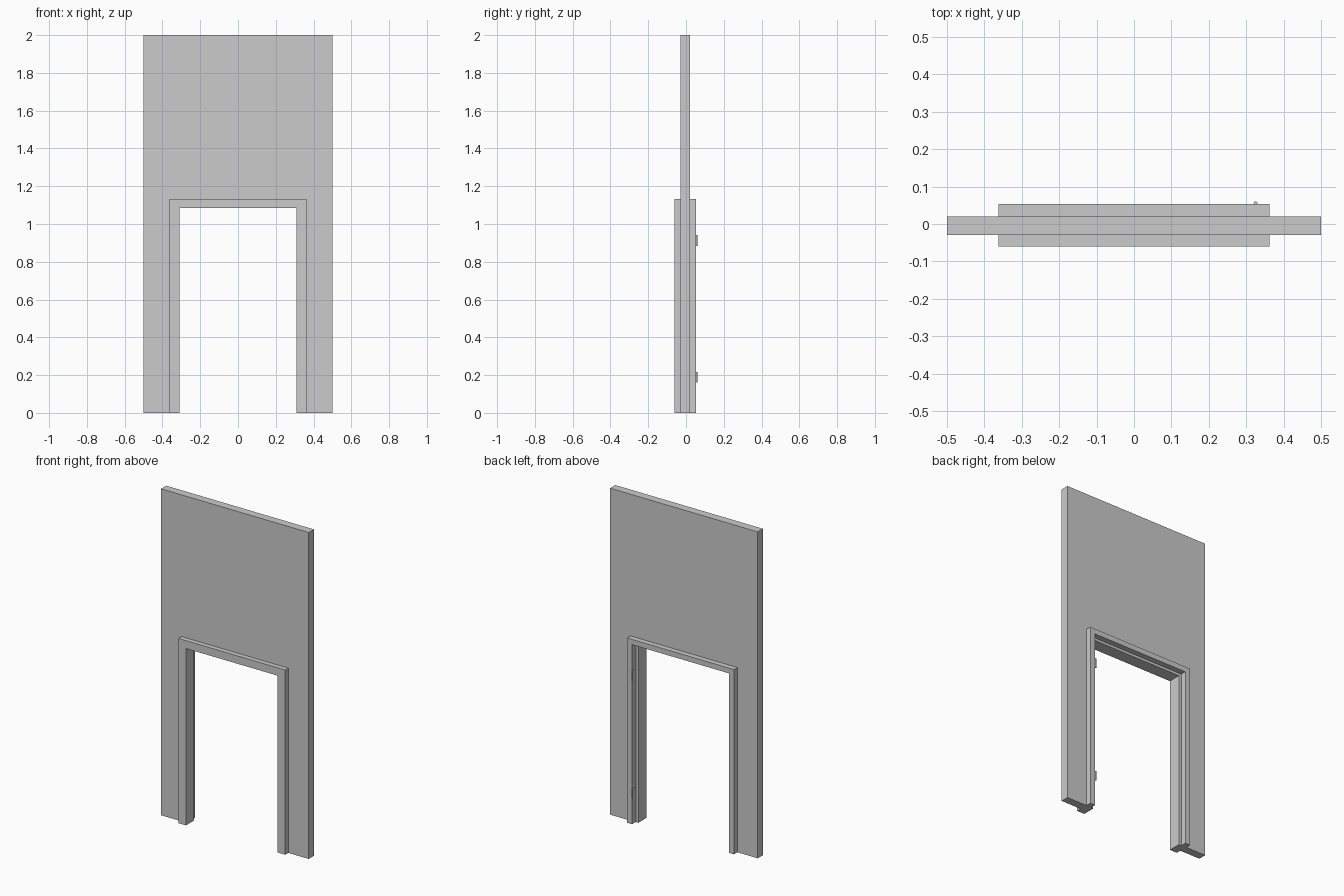
import bpy, bmesh

if "Cube" in bpy.data.objects:
    bpy.data.objects.remove(bpy.data.objects["Cube"])

OUT_X, OUT_Z = 0.362, 1.132      # outside of the door frame
WALL_Y = (-0.03, 0.02)


def make_object(name, bm):
    bmesh.ops.recalc_face_normals(bm, faces=bm.faces)
    mesh = bpy.data.meshes.new(name)
    bm.to_mesh(mesh)
    bm.free()
    obj = bpy.data.objects.new(name, mesh)
    bpy.context.collection.objects.link(obj)
    return obj


def box(name, x, y, z):
    bm = bmesh.new()
    bmesh.ops.create_cube(bm, size=1)
    for v in bm.verts:
        v.co = [a[0] + (c + 0.5) * (a[1] - a[0]) for a, c in zip((x, y, z), v.co)]
    return make_object(name, bm)


# Wall panel: an arch-shaped outline extruded through its thickness
bm = bmesh.new()
outline = [(-0.5, 0), (-0.5, 2), (0.5, 2), (0.5, 0),
           (OUT_X, 0), (OUT_X, OUT_Z), (-OUT_X, OUT_Z), (-OUT_X, 0)]
face = bm.faces.new([bm.verts.new((x, WALL_Y[0], z)) for x, z in outline])
ext = bmesh.ops.extrude_face_region(bm, geom=[face])
moved = [g for g in ext["geom"] if isinstance(g, bmesh.types.BMVert)]
bmesh.ops.translate(bm, vec=(0, WALL_Y[1] - WALL_Y[0], 0), verts=moved)
make_object("wall_panel", bm)

# Door frame: rebated section (inset, y) swept with mitred corners
section = [(0, -0.06), (0.051, -0.06), (0.051, 0.018),
           (0.034, 0.018), (0.034, 0.053), (0, 0.053)]
bm = bmesh.new()
rings = []
for side, top in ((-1, 0), (-1, 1), (1, 1), (1, 0)):
    rings.append([bm.verts.new((side * (OUT_X - d), y, top * (OUT_Z - d * 0.95)))
                  for d, y in section])
n = len(section)
for a, b in zip(rings, rings[1:]):
    for i in range(n):
        j = (i + 1) % n
        bm.faces.new((a[i], a[j], b[j], b[i]))
bm.faces.new(rings[0])
bm.faces.new(rings[-1])
make_object("door_frame", bm)

# Hinges: a round knuckle and a thin leaf on the rebate
for label, z0, z1 in (("lower", 0.16, 0.216), ("upper", 0.884, 0.941)):
    bpy.ops.mesh.primitive_cylinder_add(vertices=16, radius=0.005, depth=z1 - z0,
                                        location=(0.325, 0.0555, (z0 + z1) / 2))
    bpy.context.object.name = label + "_hinge_knuckle"
    bpy.ops.object.shade_smooth_by_angle()
    box(label + "_hinge_leaf", (0.3265, 0.3285), (0.024, 0.055), (z0, z1))
